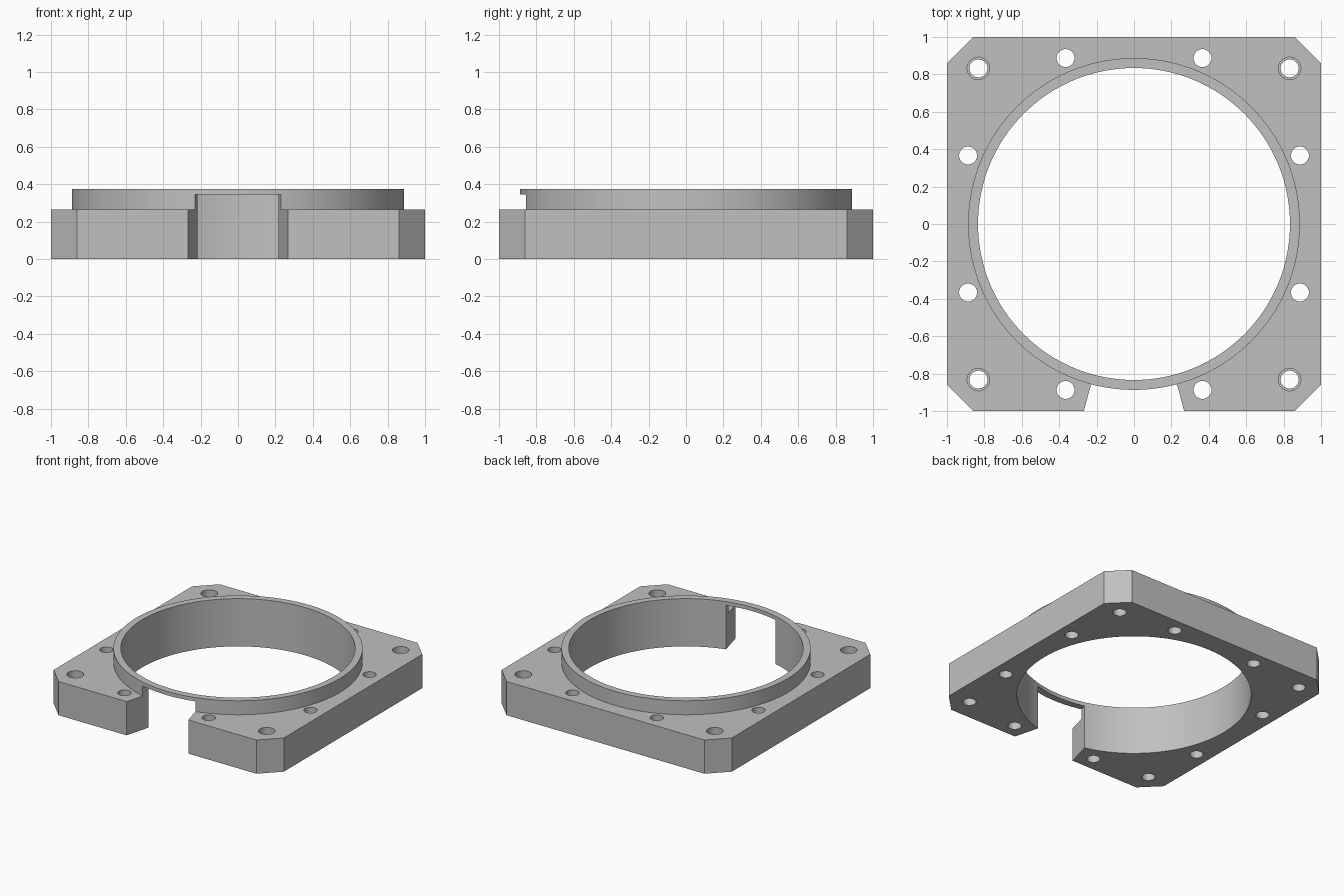
import bpy, math

old = bpy.data.objects.get("Cube")
if old:
    bpy.data.objects.remove(old, do_unlink=True)

PLATE_TOP, TOP, NOTCH_TOP = 0.265, 0.375, 0.345
OUTER_R, BORE_R, HOLE_R = 0.887, 0.834, 0.048

grey = bpy.data.materials.new("plain grey")
grey.use_nodes = True
colour = (0.53, 0.53, 0.53, 1)
grey.diffuse_color = colour
grey.node_tree.nodes["Principled BSDF"].inputs["Base Color"].default_value = colour


def prism(name, outline, z0, z1):
    """Extrude a counter-clockwise outline from z0 to z1."""
    n = len(outline)
    verts = [(x, y, z) for z in (z0, z1) for x, y in outline]
    faces = [list(range(n))[::-1], list(range(n, 2 * n))]
    faces += [(i, (i + 1) % n, (i + 1) % n + n, i + n) for i in range(n)]
    mesh = bpy.data.meshes.new(name)
    mesh.from_pydata(verts, [], faces)
    mesh.materials.append(grey)
    obj = bpy.data.objects.new(name, mesh)
    bpy.context.collection.objects.link(obj)
    return obj


def circle(r, n, cx=0, cy=0):
    return [(cx + r * math.cos(2 * math.pi * i / n),
             cy + r * math.sin(2 * math.pi * i / n)) for i in range(n)]


def combine(body, tool, operation):
    """Apply a boolean and discard its tool."""
    tool.hide_render = True
    mod = body.modifiers.new("boolean", "BOOLEAN")
    mod.operation, mod.solver, mod.object = operation, "EXACT", tool
    bpy.context.view_layer.objects.active = body
    bpy.ops.object.modifier_apply(modifier=mod.name)
    bpy.data.objects.remove(tool, do_unlink=True)


# Square plate with clipped corners
c = 0.86
outline = [(1, -c), (1, c), (c, 1), (-c, 1), (-1, c), (-1, -c), (-c, -1), (c, -1)]
body = prism("mounting_plate", outline, 0, PLATE_TOP)

# Raised collar and central bore
combine(body, prism("collar", circle(OUTER_R, 128), 0.1, TOP), "UNION")
combine(body, prism("bore_cutter", circle(BORE_R, 128), -0.1, 0.6), "DIFFERENCE")

# Radial notch in the front, leaving a thin bridge of collar above
w = 1.2 * math.tan(math.radians(15))
combine(body, prism("notch_cutter", [(0, 0), (-w, -1.2), (w, -1.2)], -0.1, NOTCH_TOP),
        "DIFFERENCE")

# Through holes, with shallow counterbores at the corners
for sx in (-1, 1):
    for sy in (-1, 1):
        for x, y in ((0.366, 0.887), (0.887, 0.366), (0.832, 0.832)):
            combine(body, prism("hole_cutter", circle(HOLE_R, 32, sx * x, sy * y), -0.1, 0.5),
                    "DIFFERENCE")
        combine(body, prism("counterbore_cutter", circle(0.06, 32, sx * 0.832, sy * 0.832),
                            0.13, 0.5), "DIFFERENCE")

# Smooth the round walls, keep the edges sharp
bpy.ops.object.select_all(action="DESELECT")
body.select_set(True)
bpy.context.view_layer.objects.active = body
bpy.ops.object.shade_smooth_by_angle(angle=math.radians(25))
